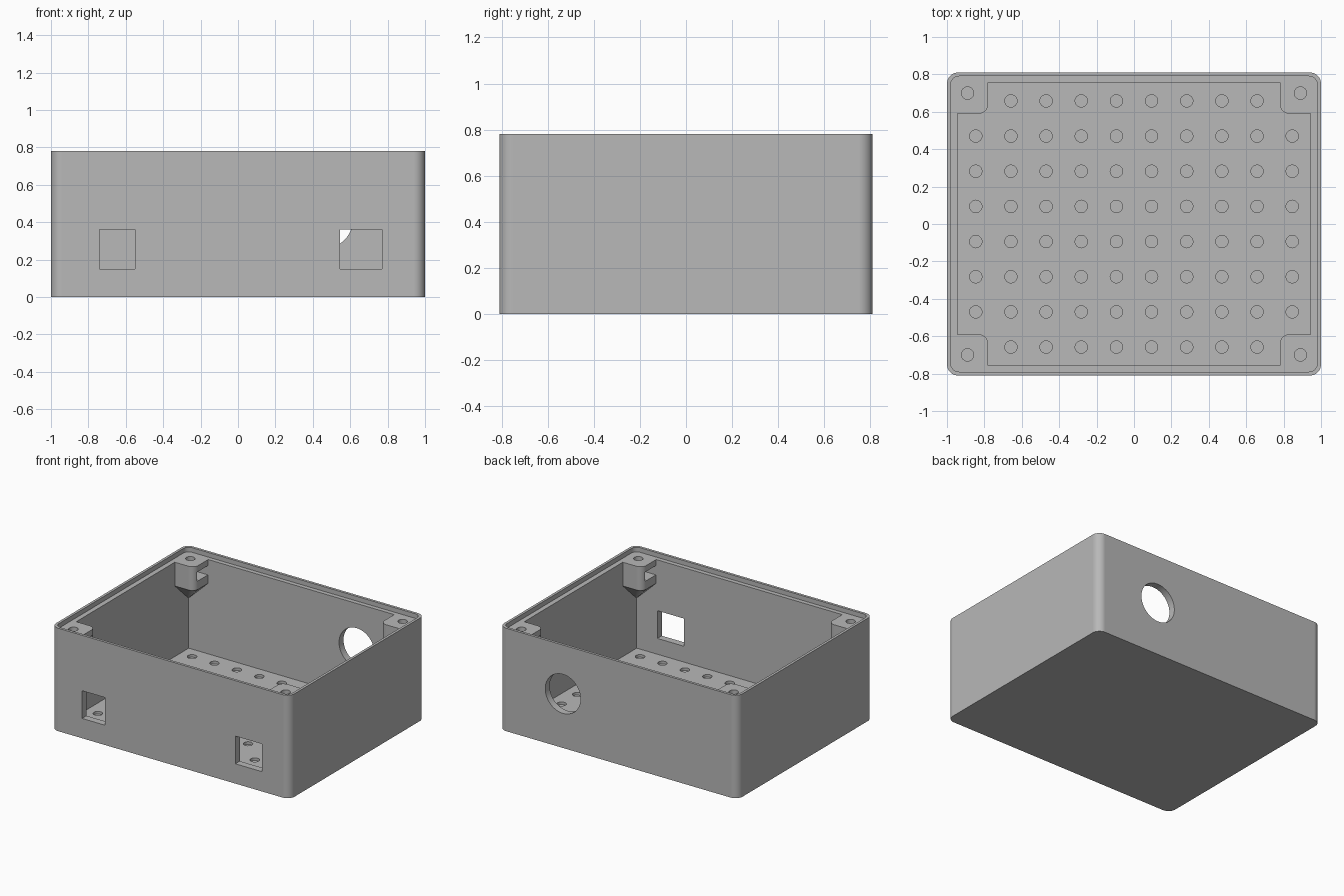
import bpy
import bmesh
from math import cos, sin, pi
from mathutils import Matrix, Vector

if "Cube" in bpy.data.objects:
    bpy.data.objects.remove(bpy.data.objects["Cube"], do_unlink=True)

# Main sizes
HX, HY, HEIGHT = 1.0, 0.81, 0.78
IN_X, IN_Y = 0.943, 0.757
FLOOR, LEDGE = 0.03, 0.745
SCREW_X, SCREW_Y = 0.89, 0.70
HOLE_R = 0.033
PITCH = 0.188

grey = bpy.data.materials.new("plain grey")
grey.use_nodes = True
grey.diffuse_color = (0.48, 0.48, 0.48, 1)
grey.node_tree.nodes["Principled BSDF"].inputs["Base Color"].default_value = (0.48, 0.48, 0.48, 1)


def make_object(name, bm):
    bmesh.ops.recalc_face_normals(bm, faces=bm.faces)
    mesh = bpy.data.meshes.new(name)
    bm.to_mesh(mesh)
    bm.free()
    obj = bpy.data.objects.new(name, mesh)
    bpy.context.collection.objects.link(obj)
    return obj


def arc(cx, cy, r, start, steps=8):
    return [(cx + r * cos(start + pi / 2 * i / steps),
             cy + r * sin(start + pi / 2 * i / steps)) for i in range(steps + 1)]


def add_rounded_box(bm, hx, hy, r, z0, z1):
    outline = []
    for k, (sx, sy) in enumerate([(1, 1), (-1, 1), (-1, -1), (1, -1)]):
        outline += arc(sx * (hx - r), sy * (hy - r), r, k * pi / 2)
    base = bm.faces.new([bm.verts.new((x, y, z0)) for x, y in outline])
    top = bmesh.ops.extrude_face_region(bm, geom=[base])["geom"]
    bmesh.ops.translate(bm, vec=(0, 0, z1 - z0),
                        verts=[v for v in top if isinstance(v, bmesh.types.BMVert)])


def add_box(bm, x0, x1, y0, y1, z0, z1):
    centre = Vector((x0 + x1, y0 + y1, z0 + z1)) / 2
    size = (abs(x1 - x0), abs(y1 - y0), abs(z1 - z0), 1)
    bmesh.ops.create_cube(bm, size=1, matrix=Matrix.Translation(centre) @ Matrix.Diagonal(size))


def add_cylinder(bm, centre, r, depth, segments=24, turn=0):
    bmesh.ops.create_cone(bm, cap_ends=True, segments=segments, radius1=r, radius2=r, depth=depth,
                          matrix=Matrix.Translation(centre) @ Matrix.Rotation(turn, 4, "X"))


def combine(target, bm, operation):
    tool = make_object("shaping_tool", bm)
    tool.hide_render = True
    mod = target.modifiers.new("shape", "BOOLEAN")
    mod.operation, mod.solver, mod.object = operation, "EXACT", tool
    bpy.context.view_layer.objects.active = target
    bpy.ops.object.modifier_apply(modifier=mod.name)
    bpy.data.objects.remove(tool, do_unlink=True)


CORNERS = [(sx, sy) for sx in (-1, 1) for sy in (-1, 1)]

# Outer shell with rounded upright corners
bm = bmesh.new()
add_rounded_box(bm, HX, HY, 0.06, 0, HEIGHT)
body = make_object("enclosure_body", bm)

# Square-cornered cavity
bm = bmesh.new()
add_box(bm, -IN_X, IN_X, -IN_Y, IN_Y, FLOOR, 1)
combine(body, bm, "DIFFERENCE")

# Screw posts, tapering down into each corner
bm = bmesh.new()
for sx, sy in CORNERS:
    ox, oy, px, py, r = 0.97, 0.78, 0.78, 0.59, 0.05
    outline = [(ox, oy), (px, oy)] + arc(px + r, py + r, r, pi) + [(ox, py)]
    rings = [[bm.verts.new((sx * x, sy * y, z)) for x, y in outline] for z in (0.76, 0.565)]
    apex = bm.verts.new((sx * ox, sy * oy, 0.385))
    bm.faces.new(rings[0])
    for i in range(len(outline)):
        j = (i + 1) % len(outline)
        bm.faces.new((rings[0][i], rings[0][j], rings[1][j], rings[1][i]))
        bm.faces.new((rings[1][i], rings[1][j], apex))
combine(body, bm, "UNION")

# Lid recess leaving a thin lip round the rim
bm = bmesh.new()
add_rounded_box(bm, 0.98, 0.79, 0.045, LEDGE, 1)
combine(body, bm, "DIFFERENCE")

# Nut slots in the posts
bm = bmesh.new()
for sx, sy in CORNERS:
    add_box(bm, sx * 0.74, sx * 0.94, sy * 0.625, sy * 0.754, 0.63, 0.70)
combine(body, bm, "DIFFERENCE")

# Screw holes in the posts and blind holes over the floor
bm = bmesh.new()
for sx, sy in CORNERS:
    add_cylinder(bm, (sx * SCREW_X, sy * SCREW_Y, 0.73), HOLE_R, 0.14)
for i in range(10):
    for j in range(8):
        add_cylinder(bm, ((i - 4.5) * PITCH, (j - 3.5) * PITCH, 0.03), HOLE_R, 0.04)
combine(body, bm, "DIFFERENCE")

# Two front ports and the round cable hole at the back
bm = bmesh.new()
for x0, x1 in ((-0.74, -0.55), (0.545, 0.77)):
    add_box(bm, x0, x1, -0.9, -0.7, 0.15, 0.36)
add_cylinder(bm, (0.465, 0.8, 0.41), 0.148, 0.2, 48, pi / 2)
combine(body, bm, "DIFFERENCE")

# Finish: one colour, crisp edges, smooth curves
body.data.materials.clear()
body.data.materials.append(grey)
for face in body.data.polygons:
    face.material_index = 0
bpy.ops.object.select_all(action="DESELECT")
body.select_set(True)
bpy.context.view_layer.objects.active = body
bpy.ops.object.shade_smooth_by_angle(angle=pi / 6)
normals = body.modifiers.new("even_normals", "WEIGHTED_NORMAL")
normals.keep_sharp = True
